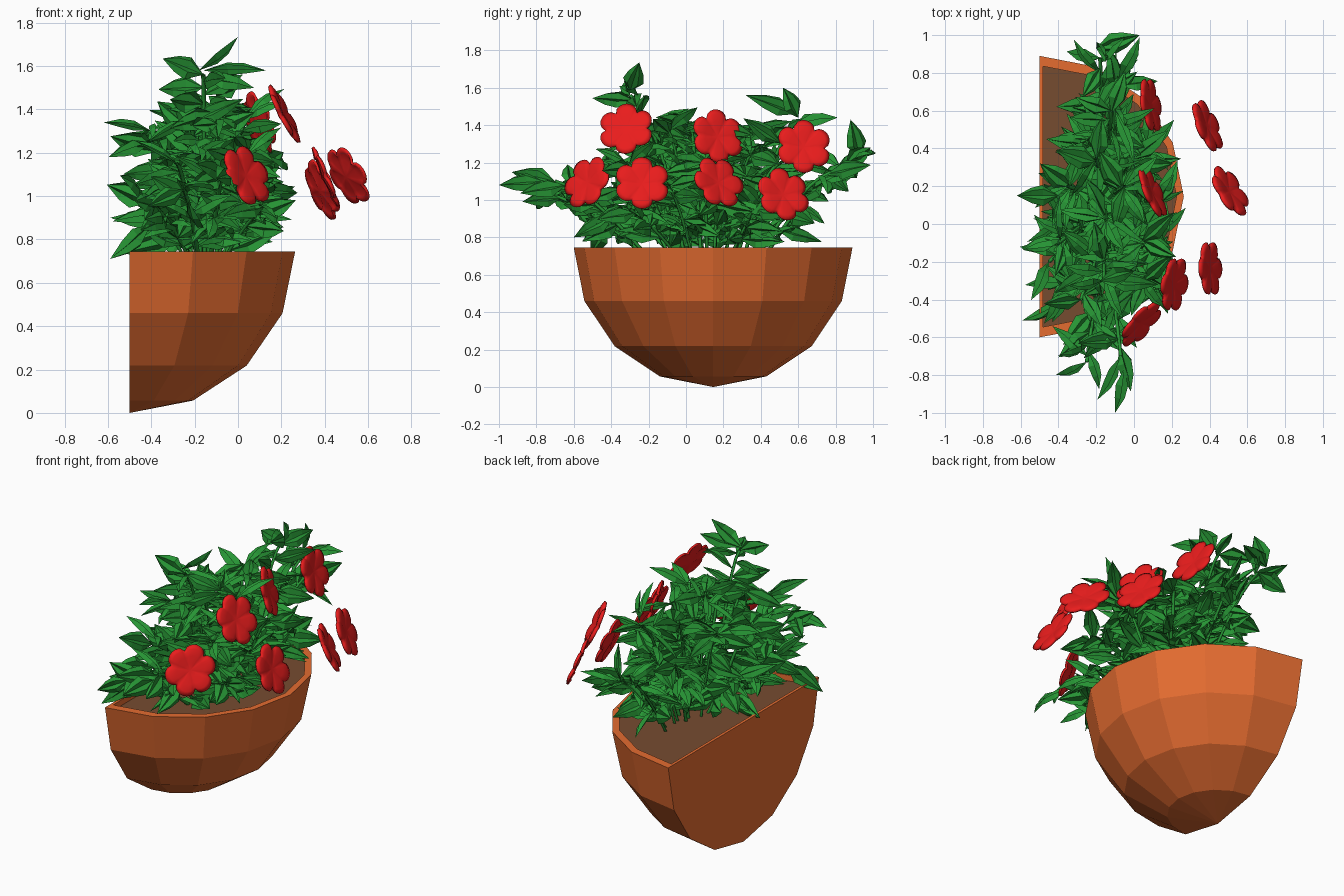
import bpy, bmesh, math, random
from mathutils import Vector, Matrix

if "Cube" in bpy.data.objects:
    bpy.data.objects.remove(bpy.data.objects["Cube"])

random.seed(11)


def material(name, rgb):
    m = bpy.data.materials.new(name)
    m.diffuse_color = (*rgb, 1)
    m.use_nodes = True
    m.node_tree.nodes["Principled BSDF"].inputs["Base Color"].default_value = m.diffuse_color
    return m


TERRACOTTA = material("terracotta", (0.78, 0.15, 0.03))
SOIL = material("soil", (0.18, 0.072, 0.03))
GREEN = material("leaf_green", (0.02, 0.3, 0.035))
RED = material("petal_red", (0.82, 0.012, 0.012))


def finish(bm, name, mat):
    me = bpy.data.meshes.new(name)
    bm.to_mesh(me)
    bm.free()
    me.materials.append(mat)
    ob = bpy.data.objects.new(name, me)
    bpy.context.collection.objects.link(ob)
    return ob


def half_ring(bm, r, z, x0=-0.5):
    """Half circle of nine points bulging toward +x."""
    return [bm.verts.new((x0 + r * 1.025 * math.sin(k * math.pi / 8),
                          0.145 - r * math.cos(k * math.pi / 8), z)) for k in range(9)]


# Wall pot: half of a faceted hemisphere, flat at the back, hollow at the rim
bm = bmesh.new()
R = 0.745
shell = [half_ring(bm, R * math.cos(math.radians(a)), R * (1 - math.sin(math.radians(a))))
         for a in (67.5, 45, 22.5, 0)]
tip = bm.verts.new((-0.5, 0.145, 0))
for k in range(8):
    bm.faces.new((tip, shell[0][k + 1], shell[0][k]))
lip, floor = half_ring(bm, 0.69, R, -0.482), half_ring(bm, 0.69, 0.69, -0.482)
for a, b in zip(shell + [lip], shell[1:] + [lip, floor]):
    for k in range(8):
        bm.faces.new((a[k], a[k + 1], b[k + 1], b[k]))
bm.faces.new([tip] + [r[0] for r in shell] + [r[8] for r in reversed(shell)])
for a, b in ((shell[3], lip), (lip, floor)):
    bm.faces.new((a[8], a[0], b[0], b[8]))
bm.faces.new(floor)
bmesh.ops.recalc_face_normals(bm, faces=bm.faces)
finish(bm, "wall_pot", TERRACOTTA)

# Soil bed just below the rim
bm = bmesh.new()
bm.faces.new(half_ring(bm, 0.69, 0.71, -0.482))
finish(bm, "soil", SOIL)

# Six-petalled flowers, thin and slightly dished: centre and facing direction
FLOWERS = [((.09, .63, 1.285), (.98, .17, .35)), ((.39, .52, 1.03), (.92, .39, .4)),
           ((.51, .175, 1.095), (.79, .5, .45)), ((.10, .17, 1.34), (.9, .4, .3)),
           ((.405, -.235, 1.09), (.98, .05, .42)), ((.215, -.32, 1.38), (.96, -.15, .5)),
           ((.04, -.53, 1.095), (.73, -.65, .4))]
SEG = 48


def flower(name, centre, normal):
    bm = bmesh.new()
    mid = bm.verts.new((0, 0, -0.004))
    rings = []
    for f, h in ((0.25, 0.0), (0.55, 0.006), (0.82, 0.008), (1.0, 0.0)):
        ring = []
        for s in range(SEG):
            a = 2 * math.pi * s / SEG
            petal = abs(math.cos(3 * a)) ** 0.6
            r = 0.15 * f * (1 - 0.24 * f * (1 - petal))
            ring.append(bm.verts.new((r * math.cos(a), r * math.sin(a),
                                      h + 0.01 * f * (petal - 0.6))))
        rings.append(ring)
    for s in range(SEG):
        n = (s + 1) % SEG
        bm.faces.new((mid, rings[0][s], rings[0][n]))
        for a, b in zip(rings, rings[1:]):
            bm.faces.new((a[s], b[s], b[n], a[n]))
    ob = finish(bm, name, RED)
    spin = Matrix.Rotation(random.uniform(0, 1), 4, "Z")
    turn = Vector(normal).to_track_quat("Z", "Y").to_matrix().to_4x4()
    ob.matrix_world = Matrix.Translation(centre) @ turn @ spin
    mod = ob.modifiers.new("thickness", "SOLIDIFY")
    mod.thickness = 0.012
    for p in ob.data.polygons:
        p.use_smooth = True


for i, (c, n) in enumerate(FLOWERS):
    flower(f"flower_{i + 1}", c, n)

# Foliage: pointed, pleated leaves along arching stems
leaves = bmesh.new()


def leaf(base, end, up, width=0.115):
    d = end - base
    side = d.cross(up).normalized()
    n = side.cross(d).normalized()
    b, t = leaves.verts.new(base), leaves.verts.new(end)
    rows = []
    for f, w in ((0.38, 0.5), (0.66, 0.36)):
        c = base + d * f + n * 0.015
        rows.append([leaves.verts.new(c + side * width * w * s + n * h)
                     for s, h in ((-1, -.012), (-.5, .012), (0, -.01), (.5, .012), (1, -.012))])
    for k in range(4):
        leaves.faces.new((b, rows[0][k + 1], rows[0][k]))
        leaves.faces.new((rows[0][k], rows[0][k + 1], rows[1][k + 1], rows[1][k]))
        leaves.faces.new((rows[1][k], rows[1][k + 1], t))


def inside(p):
    """Keep leaf tips within the bush outline and clear of the flowers."""
    over_pot = p.z > 0.76 or p.x < -0.5
    width_ok = abs(p.y - 0.1) < 0.66 or (p.z > 0.9 and -0.42 < p.x < 0.06)
    clear = all((p - Vector(c)).length > 0.15 for c, n in FLOWERS)
    return (-0.61 < p.x < 0.28 and abs(p.y) < 0.99 and 0.71 < p.z < 1.66
            and over_pot and width_ok and clear)


TIPS = [(-.18, .88, 1.2), (-.08, .78, 1.15), (-.12, .6, 1.42), (-.2, .35, 1.36), (0, .35, 1.25),
        (.14, .1, 1.2), (.16, -.1, 1.08), (.05, -.1, 1.38), (-.15, .02, 1.42), (-.35, .2, 1.28),
        (-.4, -.1, 1.25), (-.45, -.2, 1.0), (-.28, -.4, 1.15), (-.16, -.3, 1.56),
        (.05, -.32, 1.2), (-.07, -.7, 1.1), (-.25, -.73, 1.03), (-.24, .45, 1.15),
        (.08, .42, 1), (.12, -.3, .95), (-.36, .05, .95), (-.38, -.36, .95), (-.05, .2, 1.4),
        (-.1, -.2, 1.38), (-.22, -.25, 1.35), (-.1, .5, 1.2)]
curve = bpy.data.curves.new("stems", "CURVE")
curve.dimensions = "3D"
curve.bevel_depth = 0.01
curve.bevel_resolution = 0
curve.materials.append(GREEN)
for tipco in TIPS:
    p2 = Vector(tipco)
    p0 = Vector((-0.15 + 0.3 * (p2.x + 0.15), 0.12 + 0.4 * (p2.y - 0.12), 0.7))
    p1 = p0.lerp(p2, 0.6)
    p1.z = p2.z - 0.05
    point = lambda t: p0 * (1 - t) ** 2 + p1 * 2 * t * (1 - t) + p2 * t * t
    sp = curve.splines.new("POLY")
    sp.points.add(6)
    for k, q in enumerate(sp.points):
        q.co = (*point(k / 6), 1)
    out = (p2 - p0).to_2d().normalized()
    for k in range(13):
        base = point(0.13 + 0.0725 * k)
        for attempt in range(12):
            a = k * 2.4 + random.uniform(-0.9, 0.9)
            d = Vector((math.cos(a) + 0.35 * out.x, math.sin(a) + 0.35 * out.y,
                        random.uniform(-0.55, 0.6))).normalized()
            end = base + d * random.uniform(0.19, 0.27)
            if inside(end):
                up = Vector((random.uniform(-1.6, 1.6), random.uniform(-1.6, 1.6), 0.8))
                leaf(base, end, up, random.uniform(0.09, 0.13))
                break

# Outermost leaves that set the silhouette
for b, e in (((-.05, -.76, 1.1), (-.1, -1, 1.08)), ((-.2, .93, 1.22), (.03, 1, 1.25)),
             ((-.18, -.3, 1.58), (0, -.25, 1.735)), ((-.16, -.3, 1.58), (.13, -.32, 1.58)),
             ((-.4, .15, 1.3), (-.62, .15, 1.34)), ((-.2, .93, 1.22), (-.15, .88, 1.43)),
             ((-.1, .6, 1.44), (-.05, .52, 1.6)), ((-.1, .6, 1.46), (.0, .32, 1.56)),
             ((-.4, -.42, .87), (-.59, -.51, .71)), ((-.12, -.38, .92), (-.14, -.6, .8))):
    leaf(Vector(b), Vector(e), Vector((1, 0.2, 0.6)))
finish(leaves, "leaves", GREEN)
bpy.context.collection.objects.link(bpy.data.objects.new("stems", curve))
